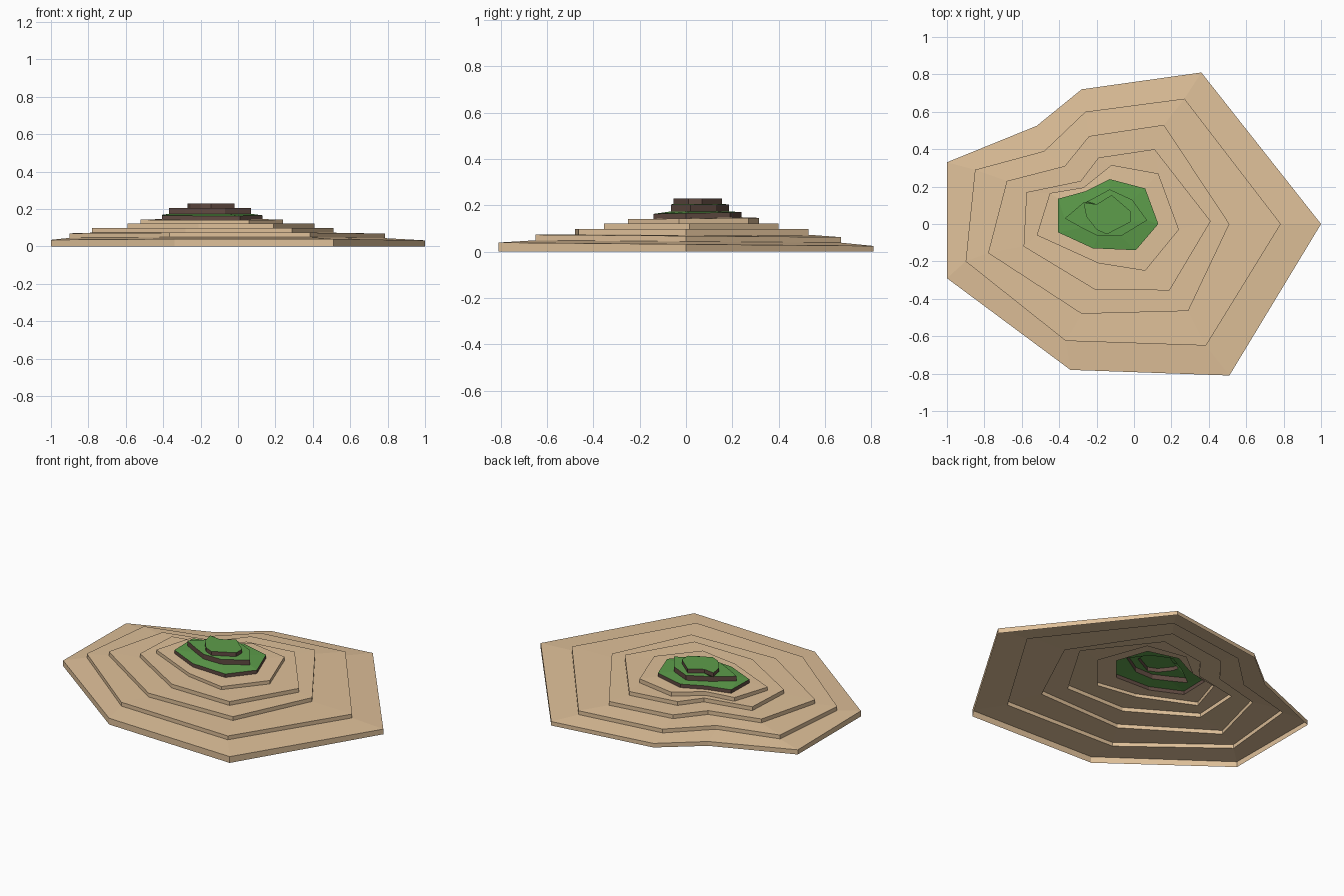
import bpy, bmesh

if "Cube" in bpy.data.objects:
    bpy.data.objects.remove(bpy.data.objects["Cube"])


def material(name, rgb):
    m = bpy.data.materials.new(name)
    m.diffuse_color = (*rgb, 1)
    m.use_nodes = True
    m.node_tree.nodes["Principled BSDF"].inputs["Base Color"].default_value = m.diffuse_color
    return m


sand = material("sand", (0.74, 0.53, 0.32))
grass = material("grass", (0.11, 0.34, 0.07))
soil = material("soil", (0.12, 0.07, 0.055))


def height(z, tilt, p):
    # terraces lean a little towards the front
    return z - tilt * p[1]


def terraces(name, layers, inner, wall_mat, top_mat):
    """Hollow stepped shell: vertical wall, then sloping ledge to the next wall.
    Each layer is (outline, wall bottom z, wall top z, tilt of bottom, tilt of top)."""
    bm = bmesh.new()
    rings = []
    for pts, z0, z1, t0, t1 in layers:
        for z, t in ((z0, t0), (z1, t1)):
            rings.append([bm.verts.new((*p, height(z, t, p))) for p in pts])
    if inner:
        pts, z, t = inner
        rings.append([bm.verts.new((*p, height(z, t, p))) for p in pts])
    for k in range(len(rings) - 1):
        a, b = rings[k], rings[k + 1]
        n = len(a)
        for i in range(n):
            j = (i + 1) % n
            f = bm.faces.new((a[i], a[j], b[j], b[i]))
            f.material_index = k % 2
    if not inner:
        bm.faces.new(rings[-1]).material_index = 1
    me = bpy.data.meshes.new(name)
    bm.to_mesh(me)
    bm.free()
    me.materials.append(wall_mat)
    me.materials.append(top_mat)
    ob = bpy.data.objects.new(name, me)
    bpy.context.collection.objects.link(ob)
    return ob


# Contour outlines, counter-clockwise from +x
s1 = [(1, 0), (.36, .81), (-.28, .72), (-.52, .525), (-1, .33), (-1, -.29), (-.34, -.78), (.51, -.81)]
s2 = [(.785, 0), (.27, .67), (-.26, .60), (-.48, .39), (-.85, .29), (-.90, -.20), (-.365, -.625), (.385, -.65)]
s3 = [(.51, 0), (.16, .53), (-.24, .47), (-.37, .31), (-.68, .23), (-.78, -.155), (-.28, -.48), (.29, -.465)]
s4 = [(.41, .015), (.11, .40), (-.19, .355), (-.285, .23), (-.575, .17), (-.59, -.12), (-.21, -.35), (.19, -.355)]
s5 = [(.24, -.03), (.13, .27), (-.12, .315), (-.27, .195), (-.45, .165), (-.52, -.06), (-.19, -.21), (.06, -.25)]
g1 = [(.13, 0), (.06, .19), (-.13, .24), (-.26, .175), (-.405, .135), (-.405, -.045), (-.22, -.13), (.01, -.14)]
g2 = [(.07, .02), (-.01, .13), (-.13, .185), (-.25, .12), (-.37, .03), (-.28, -.02), (-.19, -.065), (-.07, -.065)]
g3 = [(-.02, .01), (-.02, .07), (-.12, .155), (-.20, .105), (-.27, .115), (-.255, .04), (-.20, -.03), (-.145, -.055)]

# Sandy slope
terraces("sand_hill", [
    (s1, 0, .032, 0, .009),
    (s2, .044, .068, .008, .008),
    (s3, .073, .097, 0, 0),
    (s4, .098, .122, 0, 0),
    (s5, .121, .143, 0, -.01),
], (g1, .144, -.02), sand, sand)

# Grassy summit with soil edges
terraces("grass_summit", [
    (g1, .144, .166, -.02, -.02),
    (g2, .174, .204, 0, 0),
    (g3, .206, .230, 0, 0),
], None, soil, grass)
